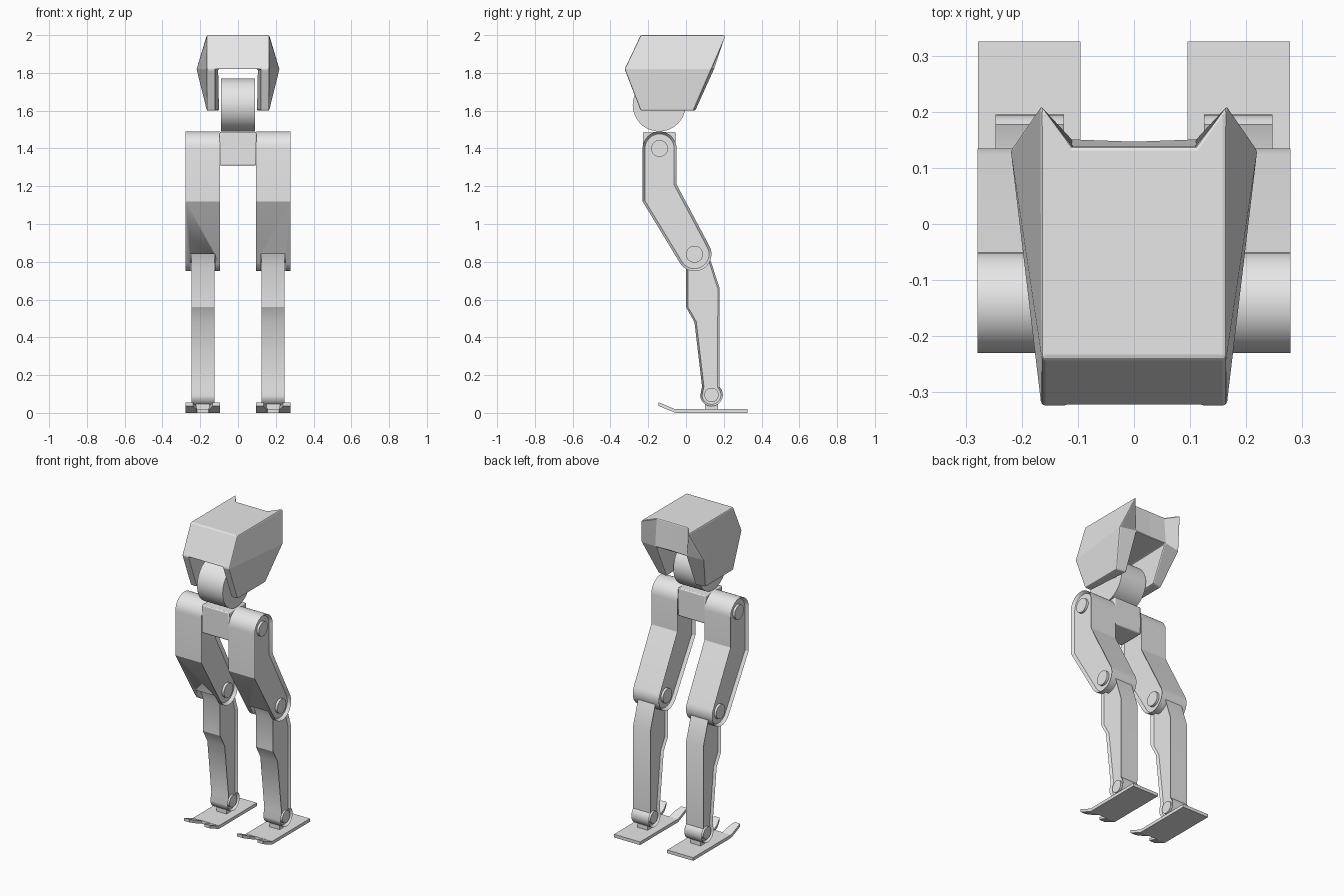
import bpy, bmesh, math

if "Cube" in bpy.data.objects:
    bpy.data.objects.remove(bpy.data.objects["Cube"])

grey = bpy.data.materials.new("plain grey")
grey.diffuse_color = (0.8, 0.8, 0.8, 1)
grey.use_nodes = True
grey.node_tree.nodes["Principled BSDF"].inputs["Base Color"].default_value = grey.diffuse_color


def finish(name, bm, mirror=True, bevel=0.0, smooth=True):
    bmesh.ops.recalc_face_normals(bm, faces=bm.faces[:])
    me = bpy.data.meshes.new(name)
    bm.to_mesh(me)
    bm.free()
    ob = bpy.data.objects.new(name, me)
    bpy.context.collection.objects.link(ob)
    me.materials.append(grey)
    bpy.ops.object.select_all(action='DESELECT')
    bpy.context.view_layer.objects.active = ob
    ob.select_set(True)
    if smooth:
        bpy.ops.object.shade_smooth_by_angle(angle=math.radians(25))
    if mirror:
        ob.modifiers.new("mirror", 'MIRROR')
    if bevel:
        b = ob.modifiers.new("bevel", 'BEVEL')
        b.width = bevel
        b.segments = 2
        b.limit_method = 'ANGLE'
    return ob


def arc(cy, cz, r, a0, a1, n=12):
    return [(cy + r * math.cos(math.radians(a0 + (a1 - a0) * i / n)),
             cz + r * math.sin(math.radians(a0 + (a1 - a0) * i / n))) for i in range(n + 1)]


def slab(name, pts, x0, x1, rim=0.0, depth=0.018, **kw):
    """Side profile (y, z) extruded along x, with optional recessed side panels."""
    bm = bmesh.new()
    a = [bm.verts.new((x0, y, z)) for y, z in pts]
    b = [bm.verts.new((x1, y, z)) for y, z in pts]
    ends = [bm.faces.new(a), bm.faces.new(b)]
    for i in range(len(a)):
        j = (i + 1) % len(a)
        bm.faces.new((a[i], a[j], b[j], b[i]))
    bmesh.ops.recalc_face_normals(bm, faces=bm.faces[:])
    if rim:
        bmesh.ops.inset_region(bm, faces=ends, thickness=rim, depth=-depth)
    return finish(name, bm, **kw)


def box(y0, y1, z0, z1):
    return [(y0, z0), (y1, z0), (y1, z1), (y0, z1)]


# Head shell: half of an inverted U with rear fins, mirrored
V = dict(A0=(0, -.24, 2), B0=(.165, -.24, 2), C0=(.165, .215, 2), D0=(.11, .138, 2), E0=(0, .138, 2),
         A1=(0, -.325, 1.82), F1=(.12, -.325, 1.82), B1=(.165, -.325, 1.82), C1=(.22, .135, 1.82),
         D1=(.105, .147, 1.82), E1=(0, .147, 1.82),
         F2=(.12, -.24, 1.6), B2=(.165, -.24, 1.6), C2=(.165, .04, 1.6), D2=(.1, .05, 1.6))
bm = bmesh.new()
P = {k: bm.verts.new(v) for k, v in V.items()}
for f in ("A0 B0 C0 D0 E0", "A0 A1 F1 B1 B0", "B0 B1 C1 C0", "C0 C1 D1 D0", "D0 D1 E1 E0",
          "A1 E1 D1 F1", "F1 F2 B2 B1", "B1 B2 C2 C1", "C1 C2 D2 D1", "D1 D2 F2 F1", "F2 D2 C2 B2"):
    bm.faces.new([P[k] for k in f.split()])
finish("head_shell", bm, bevel=0.007, smooth=False)

# Neck drum and pelvis block
slab("neck_drum", arc(-.142, 1.63, .14, 0, 352.5, 47), -.09, .09, mirror=False)
slab("pelvis", box(-.228, -.055, 1.31, 1.487), -.097, .097, mirror=False, bevel=0.006)

# Thighs with a front notch at the knee
thigh = slab("thigh", arc(-.14, 1.4, .09, 0, 180, 16) + [(-.23, 1.12)]
             + arc(.045, .84, .09, 212, 388, 16) + [(-.05, 1.21)], .095, .279, rim=.013)
cutter = slab("knee_notch_cutter", box(-.15, .05, .7, .84), .122, .252)
cutter.hide_render = True
cutter.hide_viewport = True
cut = thigh.modifiers.new("knee notch", 'BOOLEAN')
cut.operation = 'DIFFERENCE'
cut.solver = 'EXACT'
cut.object = cutter

# Shins from knee barrel to ankle barrel
slab("shin", arc(.045, .84, .072, 30, 180, 12)
     + [(0, .77), (0, .56), (.045, .48), (.085, .14)]
     + arc(.135, .095, .06, 185, 405, 18) + [(.178, .16), (.178, .66)],
     .125, .247, rim=.01, depth=.015)

# Joint pins
for name, y, z, r, x0, x1 in (("hip_pin", -.14, 1.4, .045, .098, .276),
                              ("knee_pin", .045, .84, .045, .098, .276),
                              ("ankle_pin", .135, .095, .038, .128, .244)):
    slab(name, arc(y, z, r, 0, 345, 23), x0, x1)

# Feet: flat sole, two raised toes, ankle bracket
slab("sole", box(-.055, .325, 0, .02), .095, .278)
slab("ankle_bracket", box(.1, .17, .015, .07), .15, .222)
for name, s in (("outer_toe", 1), ("inner_toe", -1)):
    bm = bmesh.new()
    rows = []
    for y, z, inner in ((-.055, 0, .03), (-.1, .018, .035), (-.145, .037, .052)):
        rows.append([bm.verts.new((.1865 + s * x, y, z + h))
                     for x, h in ((inner, 0), (.0915, 0), (.0915, .019), (inner, .019))])
    for p, q in zip(rows, rows[1:]):
        for i in range(4):
            j = (i + 1) % 4
            bm.faces.new((p[i], p[j], q[j], q[i]))
    bm.faces.new(rows[0])
    bm.faces.new(rows[-1])
    finish(name, bm, smooth=False)
